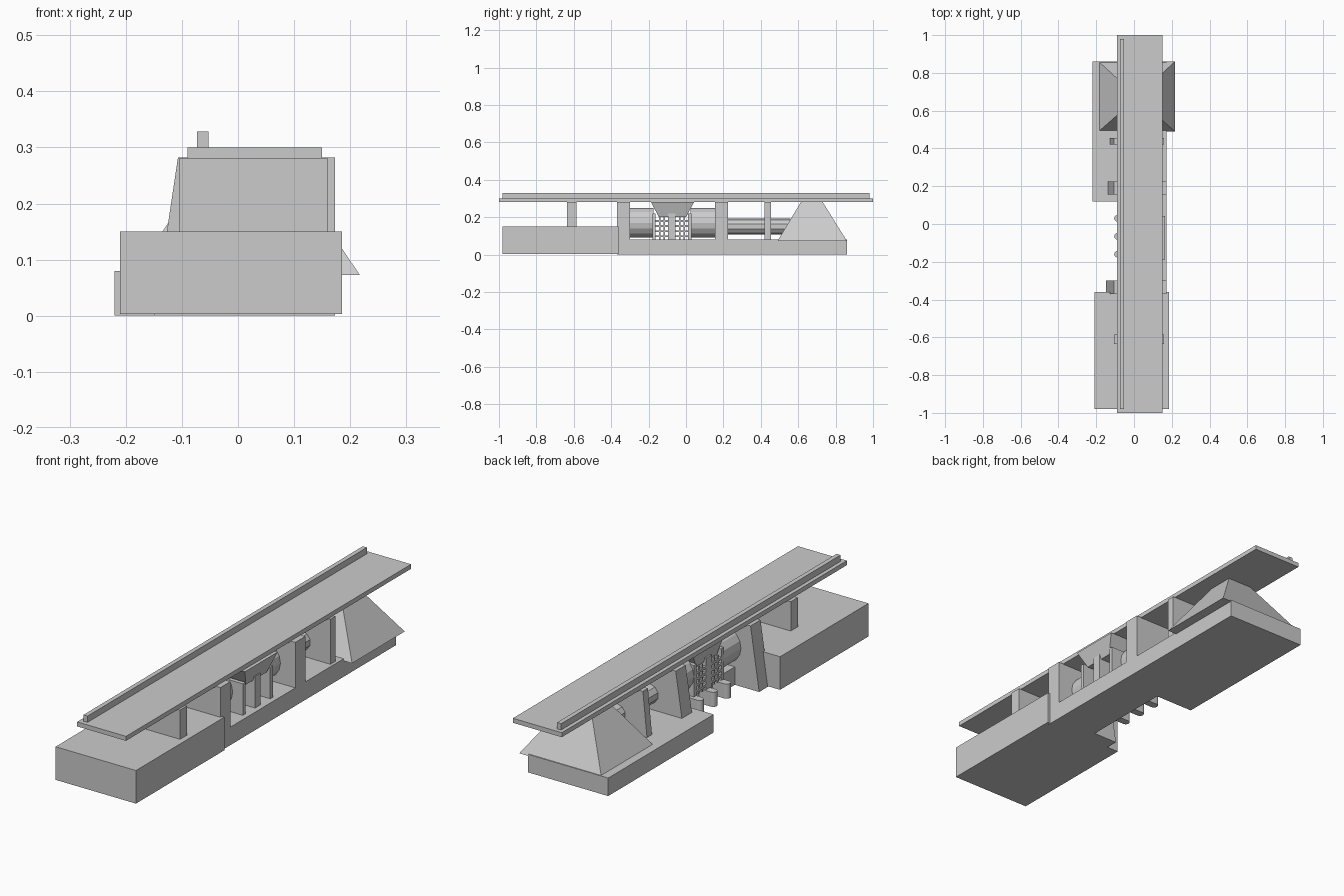
import bpy, bmesh, math
from mathutils import Matrix

if "Cube" in bpy.data.objects:
    bpy.data.objects.remove(bpy.data.objects["Cube"])


def mesh_object(name, verts, faces):
    me = bpy.data.meshes.new(name)
    me.from_pydata(verts, [], faces)
    bm = bmesh.new()
    bm.from_mesh(me)
    bmesh.ops.recalc_face_normals(bm, faces=bm.faces)
    bm.to_mesh(me)
    bm.free()
    ob = bpy.data.objects.new(name, me)
    bpy.context.collection.objects.link(ob)
    return ob


def taper(name, low, high, z0, z1):
    """Box with separate bottom and top rectangles (x0, x1, y0, y1)."""
    verts = []
    for (x0, x1, y0, y1), z in ((low, z0), (high, z1)):
        verts += [(x0, y0, z), (x1, y0, z), (x1, y1, z), (x0, y1, z)]
    faces = [(3, 2, 1, 0), (4, 5, 6, 7)]
    faces += [(i, (i + 1) % 4, (i + 1) % 4 + 4, i + 4) for i in range(4)]
    return mesh_object(name, verts, faces)


def box(name, x0, x1, y0, y1, z0, z1):
    r = (x0, x1, y0, y1)
    return taper(name, r, r, z0, z1)


def drum(name, x, z, y0, y1, r, sides):
    bm = bmesh.new()
    m = Matrix.Translation((x, (y0 + y1) / 2, z)) @ Matrix.Rotation(math.pi / 2, 4, 'X')
    bmesh.ops.create_cone(bm, cap_ends=True, segments=sides, radius1=r, radius2=r,
                          depth=y1 - y0, matrix=m)
    me = bpy.data.meshes.new(name)
    bm.to_mesh(me)
    bm.free()
    bpy.context.collection.objects.link(bpy.data.objects.new(name, me))


# Long deck and its guide rail
box("deck", -0.09, 0.15, -1, 1, 0.28, 0.30)
box("deck_rail", -0.073, -0.053, -0.98, 0.98, 0.30, 0.328)

# Base blocks
box("front_block", -0.21, 0.185, -0.98, -0.36, 0.003, 0.15)
box("middle_base", -0.03, 0.173, -0.36, 0.13, 0, 0.08)
box("rear_block", -0.22, 0.173, 0.12, 0.86, 0, 0.08)

# Sloped rear support
taper("rear_pyramid", (-0.187, 0.217, 0.49, 0.86), (-0.045, 0.075, 0.615, 0.73), 0.073, 0.282)

# Cross walls with a leaning left face
for name, y0, y1, z0 in (("front_frame", -0.37, -0.30, 0.0), ("rear_frame", 0.155, 0.225, 0.07)):
    left = -0.107 - 0.15 * (0.282 - z0)
    taper(name, (left, 0.173, y0, y1), (-0.107, 0.173, y0, y1), z0, 0.282)
box("front_post", -0.105, 0.16, -0.635, -0.585, 0.15, 0.28)
taper("rear_post", (-0.127, 0.16, 0.42, 0.455), (-0.107, 0.16, 0.42, 0.455), 0.08, 0.28)

# Drums either side of the grille, and the rear pipe
drum("front_drum", 0.02, 0.17, -0.31, -0.175, 0.08, 16)
drum("rear_drum", 0.02, 0.17, 0.025, 0.16, 0.08, 16)
drum("rear_pipe", 0.02, 0.15, 0.22, 0.56, 0.042, 10)

# Hopper under the deck
taper("hopper", (-0.05, 0.14, -0.145, 0.0), (-0.06, 0.165, -0.187, 0.043), 0.20, 0.28)

# Upright dividers on the middle base
for i, (y0, y1) in enumerate(((-0.18, -0.162), (-0.095, -0.055), (0.012, 0.03))):
    box(f"divider_{i}", -0.06, 0.15, y0, y1, 0.075, 0.22)

# Lattice grilles between dividers
for g, (y0, y1) in enumerate(((-0.162, -0.095), (-0.055, 0.012))):
    for i in range(4):
        z = 0.098 + i * 0.027
        box(f"grille_{g}_bar_{i}", -0.06, -0.04, y0, y1, z - 0.005, z + 0.005)
    for i in range(1, 3):
        y = y0 + (y1 - y0) * i / 3
        box(f"grille_{g}_upright_{i}", -0.058, -0.042, y - 0.004, y + 0.004, 0.08, 0.20)

# Round-ended fingers on the left side
for i, yc in enumerate((-0.16, -0.065, 0.03)):
    r, n = 0.017, 8
    prof = [(-0.03, yc + r)]
    prof += [(-0.088 - r * math.sin(a), yc + r * math.cos(a))
             for a in (math.pi * k / n for k in range(n + 1))]
    prof.append((-0.03, yc - r))
    c = len(prof)
    verts = [(x, y, z) for z in (0.015, 0.08) for x, y in prof]
    faces = [tuple(range(c)), tuple(range(c, 2 * c))]
    faces += [(k, (k + 1) % c, (k + 1) % c + c, k + c) for k in range(c)]
    mesh_object(f"finger_{i}", verts, faces)
